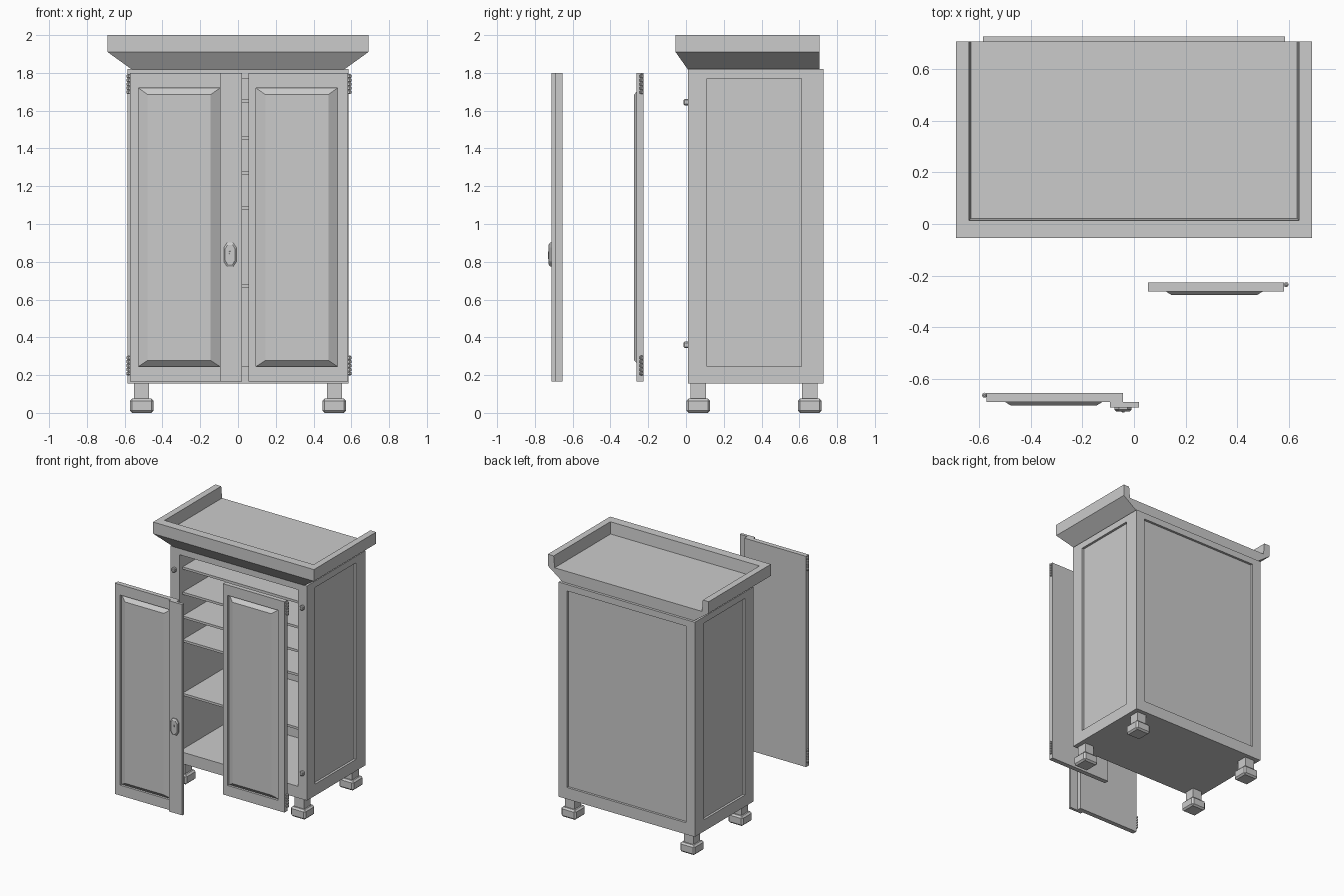
import bpy, bmesh, math
from mathutils import Vector

if "Cube" in bpy.data.objects:
    bpy.data.objects.remove(bpy.data.objects["Cube"])


def finish(name, bm):
    bmesh.ops.recalc_face_normals(bm, faces=bm.faces[:])
    me = bpy.data.meshes.new(name)
    bm.to_mesh(me)
    bm.free()
    ob = bpy.data.objects.new(name, me)
    bpy.context.collection.objects.link(ob)
    return ob


def loft(name, rings):
    """Connect rings of points with quads and cap both ends."""
    bm = bmesh.new()
    vs = [[bm.verts.new(p) for p in r] for r in rings]
    n = len(rings[0])
    for a, b in zip(vs, vs[1:]):
        for i in range(n):
            j = (i + 1) % n
            bm.faces.new((a[i], a[j], b[j], b[i]))
    bm.faces.new(vs[0])
    bm.faces.new(vs[-1])
    return finish(name, bm)


def rect_z(x0, x1, y0, y1, z):
    return [(x0, y0, z), (x1, y0, z), (x1, y1, z), (x0, y1, z)]


def rect_y(x0, x1, z0, z1, y):
    return [(x0, y, z0), (x1, y, z0), (x1, y, z1), (x0, y, z1)]


def box(name, x0, x1, y0, y1, z0, z1, bevel=0):
    ob = loft(name, [rect_z(x0, x1, y0, y1, z0), rect_z(x0, x1, y0, y1, z1)])
    if bevel:
        m = ob.modifiers.new("bevel", 'BEVEL')
        m.width, m.segments = bevel, 1
    return ob


# Carcass: one block with recessed side and back panels and an open front
X, Y0, Y1, Z0, Z1 = 0.585, 0.01, 0.728, 0.155, 1.82
bm = bmesh.new()
bmesh.ops.create_cube(bm, size=1)
for v in bm.verts:
    v.co = (v.co.x * 2 * X, (Y0 + Y1) / 2 + v.co.y * (Y1 - Y0), (Z0 + Z1) / 2 + v.co.z * (Z1 - Z0))
bm.normal_update()
for f in [f for f in bm.faces if abs(f.normal.z) < 0.5]:
    n = f.normal.copy()
    front = n.y < -0.5
    bmesh.ops.inset_individual(bm, faces=[f], thickness=0.05)
    for v in f.verts:
        v.co.z = 1.77 if v.co.z > 1 else 0.245
        if abs(n.x) > 0.5:
            v.co.y = 0.612 if v.co.y > 0.37 else 0.11
        else:
            v.co.x = math.copysign(0.51, v.co.x)
    bmesh.ops.inset_individual(bm, faces=[f], thickness=0)
    for v in f.verts:
        v.co -= n * (0.66 if front else 0.018)
finish("carcass", bm)

# Shelves
for i, z in enumerate((1.66, 1.465, 1.28, 1.095, 0.68)):
    box(f"shelf_{i + 1}", -0.512, 0.512, 0.05, 0.672, z - 0.018, z)

# Tray top: flared base and three-sided rail
loft("tray_base", [rect_z(-0.562, 0.562, 0.01, 0.708, 1.818), rect_z(-0.69, 0.69, -0.055, 0.708, 1.91)])


def rail_ring(z, xi, yi):
    xo, yo, yb = 0.69, -0.055, 0.708
    return [(x, y, z) for x, y in ((-xo, yb), (-xo, yo), (xo, yo), (xo, yb),
                                   (xi, yb), (xi, yi), (-xi, yi), (-xi, yb))]


loft("tray_rail", [rail_ring(1.91, 0.632, 0.022), rail_ring(2.0, 0.64, 0.014)])

# Feet: square neck above a chamfered block
for sx, side in ((-1, "left"), (1, "right")):
    for yc, end in ((0.065, "front"), (0.655, "back")):
        xc = sx * 0.51
        box(f"{end}_{side}_foot_neck", xc - 0.04, xc + 0.04, yc - 0.041, yc + 0.041, 0.06, 0.157)
        box(f"{end}_{side}_foot_block", xc - 0.063, xc + 0.063, yc - 0.063, yc + 0.063, 0, 0.075, 0.012)
    # Hinge stubs on the carcass front
    for z, end in ((1.645, "upper"), (0.36, "lower")):
        xc = sx * 0.55
        box(f"{end}_{side}_hinge_stub", xc - 0.014, xc + 0.014, -0.013, 0.02, z - 0.017, z + 0.017, 0.006)


def hinge(name, x, y, z):
    """Column of rounded knuckles made by spinning a scalloped profile."""
    prof = [(0.004, z)]
    for k in range(5):
        b = z + k * 0.021
        prof += [(0.010, b + 0.004), (0.010, b + 0.017), (0.004, b + 0.021)]
    loft(name, [[(x + r * math.cos(a), y + r * math.sin(a), h)
                 for a in [i * math.pi / 4 for i in range(8)]] for r, h in prof])


# Doors: slab with a sunk border and a raised, bevelled field
def door(side, s, yb, xi, xo):
    def ring(a, b, z0, z1, y):
        return rect_y(s * a, s * b, z0, z1, y)
    yf = yb - 0.036
    loft(f"{side}_door", [
        ring(xi, xo, 0.165, 1.80, yb), ring(xi, xo, 0.165, 1.80, yf),
        ring(0.095, 0.527, 0.245, 1.72, yf), ring(0.095, 0.527, 0.245, 1.72, yf + 0.018),
        ring(0.145, 0.478, 0.278, 1.685, yf - 0.013)])
    for z, end in ((1.688, "upper"), (0.198, "lower")):
        hinge(f"{side}_door_{end}_hinge", s * (xo + 0.008), yb - 0.009, z)


door("left", -1, -0.655, 0.042, 0.572)
door("right", 1, -0.226, 0.055, 0.582)

# Cover strip on the meeting edge of the left door
box("meeting_strip", -0.094, 0.02, -0.712, -0.69, 0.165, 1.80)


# Lock plate: elongated octagon with domed front, knob and key slot
def octagon(w, h, y, zc=0.838, xc=-0.042):
    pts = ((-.5, -1), (.5, -1), (1, -.6), (1, .6), (.5, 1), (-.5, 1), (-1, .6), (-1, -.6))
    return [(xc + w * a, y, zc + h * b) for a, b in pts]


loft("lock_plate", [octagon(0.033, 0.063, -0.708), octagon(0.033, 0.063, -0.720),
                    octagon(0.026, 0.052, -0.727)])
loft("lock_knob", [octagon(0.007, 0.009, -0.722, 0.848), octagon(0.005, 0.007, -0.731, 0.848)])
box("lock_slot", -0.045, -0.039, -0.730, -0.722, 0.815, 0.840)
